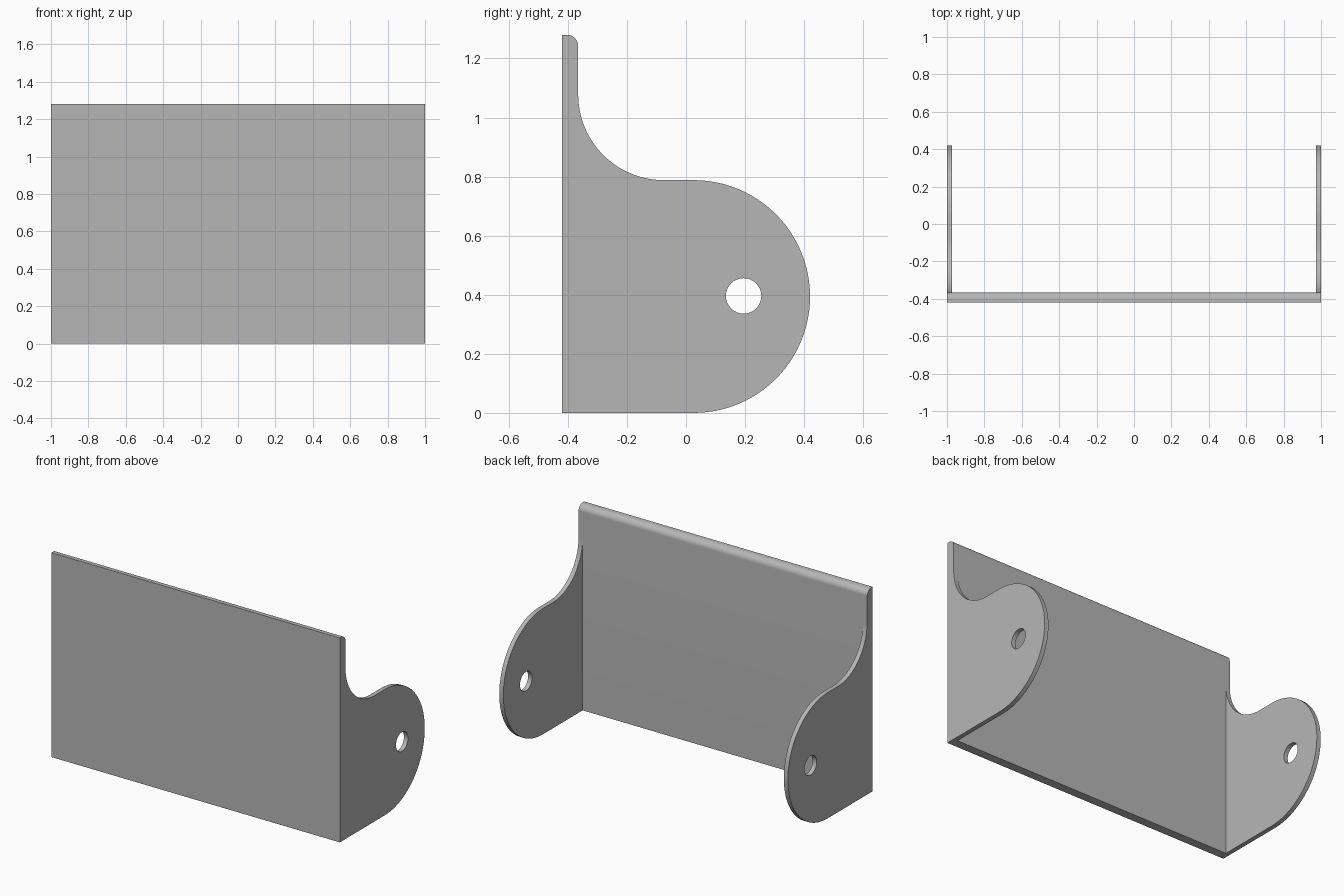
import bpy, bmesh
from math import cos, sin, pi, radians
from mathutils import Matrix

cube = bpy.data.objects.get("Cube")
if cube:
    bpy.data.objects.remove(cube, do_unlink=True)

# Main dimensions
WIDTH, HEIGHT = 2.0, 1.28
FRONT, BACK = -0.42, 0.42
PLATE_BACK = -0.365
EAR_THICK = 0.028
EAR_R = 0.394       # rounded end of each ear
FILLET_R = 0.29     # concave sweep up to the plate
EDGE_R = 0.038      # rounded top edge of the plate

grey = bpy.data.materials.new("plain grey")
grey.use_nodes = True
GREY = (0.47, 0.47, 0.47, 1)
grey.diffuse_color = GREY
grey.node_tree.nodes["Principled BSDF"].inputs["Base Color"].default_value = GREY


def arc(cy, cz, r, start, end, n):
    """Points on an arc in the side plane, angles in degrees."""
    angles = [radians(start + (end - start) * i / n) for i in range(n + 1)]
    return [(cy + r * cos(a), cz + r * sin(a)) for a in angles]


def extrude_profile(name, loops, x_mid, thickness):
    """Extrude a side outline, with optional holes, along x."""
    curve = bpy.data.curves.new(name + "_profile", 'CURVE')
    curve.dimensions, curve.fill_mode = '2D', 'BOTH'
    curve.extrude = thickness / 2
    for pts in loops:
        spline = curve.splines.new('POLY')
        spline.points.add(len(pts) - 1)
        for p, (y, z) in zip(spline.points, pts):
            p.co = (y, z, 0, 1)
        spline.use_cyclic_u = True
    temp = bpy.data.objects.new(name + "_temp", curve)
    bpy.context.collection.objects.link(temp)
    bpy.context.view_layer.update()
    mesh = bpy.data.meshes.new_from_object(
        temp.evaluated_get(bpy.context.evaluated_depsgraph_get()))
    bpy.data.objects.remove(temp, do_unlink=True)
    bpy.data.curves.remove(curve)

    # Weld caps to walls and turn the outline into the y-z plane
    bm = bmesh.new()
    bm.from_mesh(mesh)
    bmesh.ops.remove_doubles(bm, verts=bm.verts, dist=0.0001)
    to_side = Matrix(((0, 0, 1, x_mid), (1, 0, 0, 0), (0, 1, 0, 0), (0, 0, 0, 1)))
    bmesh.ops.transform(bm, matrix=to_side, verts=bm.verts)
    bmesh.ops.recalc_face_normals(bm, faces=bm.faces)
    bm.to_mesh(mesh)
    bm.free()

    mesh.name = name
    mesh.materials.clear()
    mesh.materials.append(grey)
    obj = bpy.data.objects.new(name, mesh)
    bpy.context.collection.objects.link(obj)
    bpy.ops.object.select_all(action='DESELECT')
    obj.select_set(True)
    bpy.context.view_layer.objects.active = obj
    bpy.ops.object.shade_smooth_by_angle(angle=radians(30))
    return obj


# Front plate with a rounded rear top edge
plate = [(FRONT, 0), (PLATE_BACK, 0)]
plate += arc(PLATE_BACK - EDGE_R, HEIGHT - EDGE_R, EDGE_R, 0, 90, 10)
plate += [(FRONT, HEIGHT)]
extrude_profile("front_plate", [plate], 0, WIDTH)

# Side ears with a round end, concave sweep and pivot hole
ear = [(PLATE_BACK, 0)]
ear += arc(BACK - EAR_R, EAR_R, EAR_R, -90, 90, 48)
ear += arc(PLATE_BACK + FILLET_R, 2 * EAR_R + FILLET_R, FILLET_R, 270, 180, 24)
hole = arc(0.195, 0.396, 0.06, 0, 360, 32)[:-1]
for side, sign in (("left", 1), ("right", -1)):
    extrude_profile(side + "_ear", [ear, hole],
                    sign * (WIDTH - EAR_THICK) / 2, EAR_THICK)
